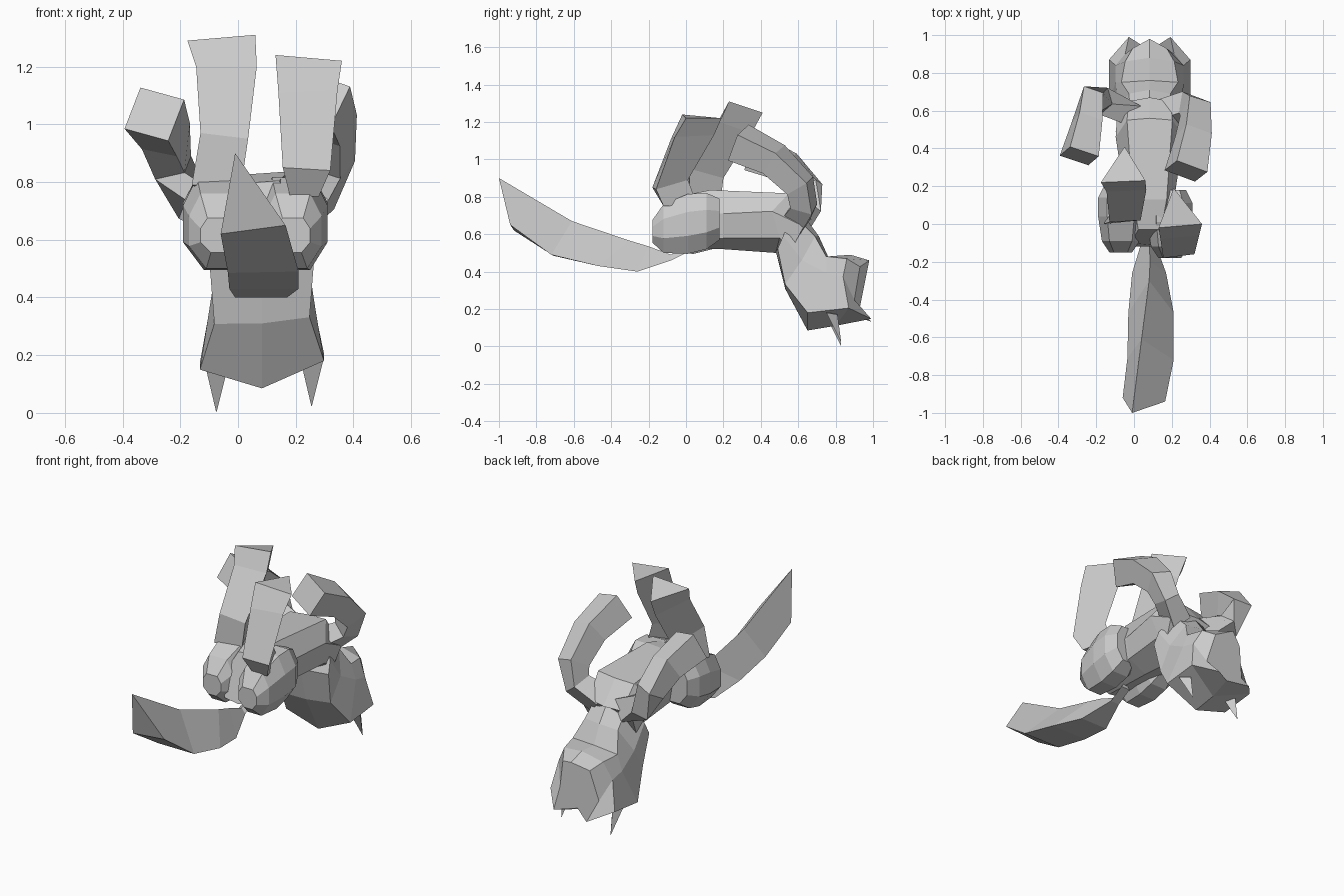
import bpy, bmesh
from mathutils import Vector as V

CX = 0.083


def loft(name, rings):
    """Skin a list of equal-length point rings, capping both ends."""
    bm = bmesh.new()
    rows = [[bm.verts.new(p) for p in r] for r in rings]
    n = len(rows[0])
    for a, b in zip(rows, rows[1:]):
        for i in range(n):
            j = (i + 1) % n
            bm.faces.new((a[i], a[j], b[j], b[i]))
    bm.faces.new(rows[0])
    bm.faces.new(rows[-1])
    bmesh.ops.recalc_face_normals(bm, faces=bm.faces)
    me = bpy.data.meshes.new(name)
    bm.to_mesh(me)
    bm.free()
    ob = bpy.data.objects.new(name, me)
    bpy.context.collection.objects.link(ob)
    return ob


def mirrored(half):
    """Half ring (bottom centre to top centre) to a full, slightly rolled ring."""
    full = half + [(-x, y, z) for x, y, z in half[-2:0:-1]]
    return [(x + CX, y, z + 0.07 * x) for x, y, z in full]


def limb(name, path, ref):
    """Square tube; path items are (centre, width, thickness)."""
    pts = [V(p[0]) for p in path]
    rings = []
    for i, (c, w, h) in enumerate(path):
        t = (pts[min(i + 1, len(pts) - 1)] - pts[max(i - 1, 0)]).normalized()
        u = V(ref) - t * V(ref).dot(t)
        u.normalize()
        v = t.cross(u)
        rings.append([V(c) + u * w * a / 2 + v * h * b / 2
                      for a, b in ((-1, -1), (1, -1), (1, 1), (-1, 1))])
    return loft(name, rings)


# Torso
loft("torso", [mirrored(h) for h in (
    [(0, -.12, .53), (.09, -.12, .55), (.10, -.10, .70), (.06, -.03, .80), (0, -.03, .80)],
    [(0, .20, .52), (.12, .20, .57), (.14, .20, .70), (.09, .13, .83), (0, .13, .83)],
    [(0, .48, .50), (.15, .50, .57), (.18, .46, .71), (.12, .55, .81), (0, .56, .81)],
    [(0, .53, .45), (.15, .56, .50), (.17, .63, .63), (.11, .65, .68), (0, .67, .68)])])

# Head, hanging down from the neck
loft("head", [mirrored(h) for h in (
    [(0, .48, .51), (.18, .49, .51), (.17, .52, .58), (.10, .57, .70), (0, .60, .74)],
    [(0, .53, .31), (.165, .53, .32), (.17, .62, .45), (.11, .69, .58), (0, .71, .59)],
    [(0, .65, .085), (.215, .65, .165), (.18, .75, .38), (.15, .75, .47), (0, .76, .48)],
    [(0, .80, .11), (.215, .87, .19), (.18, .84, .36), (.13, .86, .46), (0, .88, .49)],
    [(0, .92, .16), (.11, .99, .14), (.13, .90, .24), (.09, .93, .42), (0, .98, .46)])])

# Ear spikes
for side, x, z in (("left", -.075, 0), ("right", .255, .02)):
    base = [(x - .04, .75, z + .17), (x + .04, .75, z + .16), (x, .81, z + .15)]
    tip = V((x, .83, z))
    loft(side + "_ear", [base, [tip + (V(p) - tip) * .03 for p in base]])

# Thighs: faceted barrels
ring = ((-.4, -1), (.5, -1), (1, -.4), (1, .4), (.6, 1), (-.6, 1), (-1, .4), (-1, -.4))
for side, x, dy in (("left", -.07, .03), ("right", .19, 0)):
    loft(side + "_thigh", [[(x + a * rx, y + dy, z + b * rz) for a, b in ring]
         for y, z, rx, rz in ((-.18, .615, .06, .06), (-.12, .63, .10, .13),
                              (.01, .655, .12, .16), (.11, .67, .12, .15),
                              (.18, .68, .085, .11))])

# Feet: triangular sections (two sole corners and a ridge), ankle to toe
loft("left_foot", [
    [(-.16, .00, .79), (.01, .02, .78), (-.06, .18, .74)],
    [(-.13, .01, .97), (.035, .02, .95), (-.05, .20, .90)],
    [(-.145, .17, 1.20), (.065, .18, 1.20), (-.04, .35, 1.14)],
    [(-.175, .22, 1.29), (.06, .23, 1.31), (-.05, .41, 1.25)]])
loft("right_foot", [
    [(.18, -.12, .75), (.28, -.12, .75), (.23, .06, .76)],
    [(.155, -.18, .85), (.32, -.16, .84), (.22, .01, .89)],
    [(.14, -.08, 1.11), (.345, -.06, 1.12), (.22, .15, 1.13)],
    [(.13, -.02, 1.24), (.36, 0, 1.22), (.21, .19, 1.22)]])

# Arms
limb("left_arm", [((-.01, .58, .66), .12, .13), ((-.16, .65, .73), .10, .11),
                  ((-.225, .66, .85), .11, .12), ((-.25, .54, .96), .13, .14),
                  ((-.29, .36, 1.035), .165, .16)], (.93, 0, -.36))
limb("right_arm", [((.17, .58, .67), .12, .13), ((.285, .63, .75), .10, .12),
                   ((.325, .61, .86), .12, .13), ((.315, .47, 1.00), .15, .14),
                   ((.275, .28, 1.09), .18, .16)], (.92, -.25, -.35))

# Tail: triangular sections (ridge, left, right)
loft("tail", [
    [(.08, .02, .55), (.05, .02, .51), (.11, .02, .51)],
    [(.08, -.08, .49), (.045, -.08, .46), (.105, -.08, .46)],
    [(.085, -.20, .535), (-.01, -.26, .40), (.17, -.26, .40)],
    [(.08, -.30, .565), (-.03, -.47, .43), (.21, -.47, .43)],
    [(.04, -.61, .67), (-.035, -.71, .485), (.21, -.72, .49)],
    [(-.01, -1.0, .90), (-.06, -.92, .62), (.165, -.94, .65)]])
